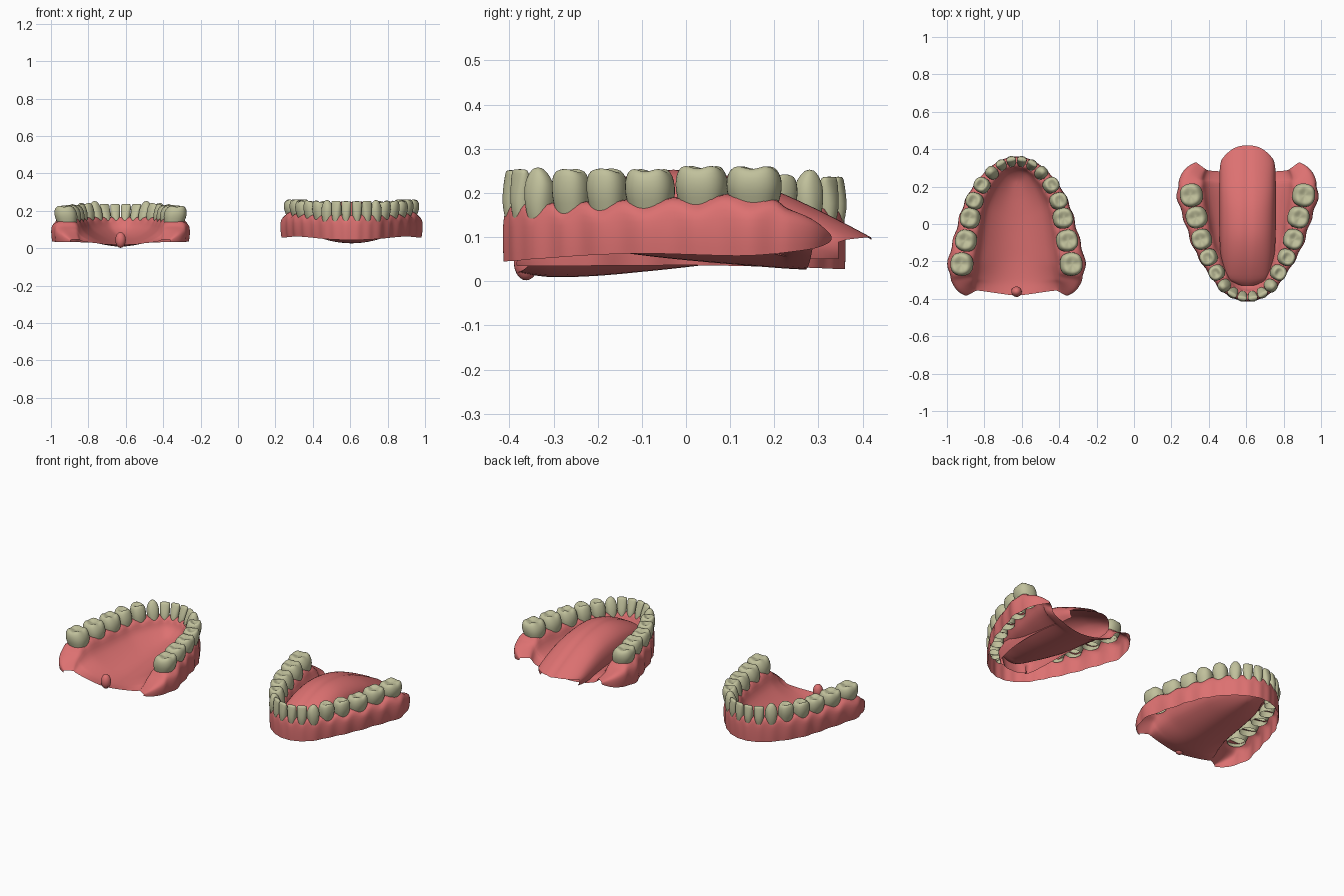
import bpy, bmesh, math
from mathutils import Vector

if "Cube" in bpy.data.objects:
    bpy.data.objects.remove(bpy.data.objects["Cube"])


def material(name, rgb):
    m = bpy.data.materials.new(name)
    m.diffuse_color = (*rgb, 1)
    m.use_nodes = True
    m.node_tree.nodes["Principled BSDF"].inputs["Base Color"].default_value = m.diffuse_color
    return m


GUM = material("gum_pink", (0.72, 0.165, 0.165))
ENAMEL = material("enamel", (0.53, 0.53, 0.33))


def finish(name, bm, x, mat, mirror=True, level=1):
    bmesh.ops.recalc_face_normals(bm, faces=bm.faces)
    for f in bm.faces:
        f.smooth = True
    me = bpy.data.meshes.new(name)
    bm.to_mesh(me)
    bm.free()
    ob = bpy.data.objects.new(name, me)
    bpy.context.collection.objects.link(ob)
    ob.location.x = x
    me.materials.append(mat)
    if mirror:
        ob.modifiers.new("mirror", 'MIRROR').merge_threshold = 0.001
    if level:
        ob.modifiers.new("smooth", 'SUBSURF').levels = level
        ob.modifiers["smooth"].render_levels = level
    return ob


def spline(keys, u):
    # Catmull-Rom through rows of values
    i = min(max(int(math.floor(u)), 0), len(keys) - 2)
    t = u - i
    k = [keys[min(max(i + d, 0), len(keys) - 1)] for d in (-1, 0, 1, 2)]
    return [0.5 * (2 * b + (c - a) * t + (2 * a - 5 * b + 4 * c - d) * t * t
                   + (3 * b - a - 3 * c + d) * t ** 3) for a, b, c, d in zip(*k)]


def frame(keys, u):
    # path point and outward normal of the arch
    a, b = spline(keys, u - 0.05), spline(keys, u + 0.05)
    t = Vector((b[0] - a[0], b[1] - a[1])).normalized()
    return spline(keys, u), t, Vector((-t.y, t.x))


def extend(keys):
    # two mirrored rows before the midline keep the front symmetric
    return [[-k[0]] + list(k[1:]) for k in (keys[1], keys[0])] + [list(k) for k in keys]


def build_gum(name, keys, cx, sy):
    bm = bmesh.new()
    rows, us = [], []
    steps = 6
    n = int((len(keys) - 1 - 1.5) * steps)
    for j in range(n + 1):
        u = 1.5 + j / steps
        (x, y, wo, wi, zt, zb, yc, zc), t, nn = frame(keys, u)
        wave = math.cos(2 * math.pi * u) if u < 9.6 else 0.3
        P = Vector((x, y))
        wo *= 1 + 0.07 * wave
        e = zt - 0.011 * wave
        d = zt - zc
        prof = [(wo * .93, zb), (wo, zb + (zt - zb) * .3), (wo, zb + (zt - zb) * .65),
                (wo * .9, e - (zt - zb) * .13), (wo * .62, e), (0, e),
                (-wi * .75, e), (-wi, zt - .12 * d), (-wi * 1.25, zt - .42 * d)]
        pts = [(*(P + nn * o), z) for o, z in prof]
        q = Vector(pts[-1])
        c = Vector((0, yc, zc))
        for s in (.2, .45, .72, 1):
            v = q.lerp(c, s)
            v.z = zc + (q.z - zc) * (1 - s) ** 2
            pts.append(tuple(v))
        rows.append([bm.verts.new((0 if j == 0 else max(p[0], 0), p[1] * sy, p[2])) for p in pts])
        us.append(u)
    for j in range(n):
        um = (us[j] + us[j + 1]) / 2
        socket = um < 9.4 and abs(um - round(um)) < 0.3
        for i in range(len(rows[0]) - 1):
            if socket and i in (4, 5):
                continue            # open tooth socket
            bm.faces.new((rows[j][i], rows[j + 1][i], rows[j + 1][i + 1], rows[j][i + 1]))
    return finish(name, bm, cx, GUM)


# crown levels: height fraction, width scale, depth scale
MOLAR = [(-.3, .76, .76), (0, .86, .86), (.35, 1, 1), (.7, .98, .95), (.92, .86, .8),
         (1, .68, .6), (.93, .42, .36), (.86, .15, .12)]
INCISOR = [(-.3, .72, .85), (0, .82, 1), (.3, .93, .97), (.65, 1, .7), (.93, .98, .42), (1, .88, .28)]
CANINE = [(-.3, .72, .85), (0, .85, 1), (.35, 1, .98), (.65, .95, .78), (.88, .6, .5), (1, .22, .22)]


def build_tooth(name, keys, u, a, b, z0, z1, levels, cusps, cx, sy):
    (x, y, *_), t, nn = frame(keys, u)
    P = Vector((x, y))
    bm = bmesh.new()
    rings = []
    N = 16
    for f, sa, sb in levels:
        ring = []
        for k in range(N):
            th = 2 * math.pi * k / N
            c, s = math.cos(th), math.sin(th)
            r = (abs(c) ** 2.6 + abs(s) ** 2.6) ** (-1 / 2.6)
            q = P + t * (a * sa * r * c) + nn * (b * sb * r * s + .012 * f)
            z = z0 + (z1 - z0) * f
            if cusps and f > .9:
                z -= .007 * sa * math.cos(cusps * th)
            ring.append(bm.verts.new((q.x, q.y * sy, z)))
        rings.append(ring)
    for r0, r1 in zip(rings, rings[1:]):
        for k in range(N):
            bm.faces.new((r0[k], r0[(k + 1) % N], r1[(k + 1) % N], r1[k]))
    bm.faces.new(rings[-1])
    return finish(name, bm, cx, ENAMEL)


# arch keys, front to back: x, y, outer width, inner width, gum top, gum bottom, centre y, centre z
UPPER = extend([
    (.027, .333, .027, .035, .158, .028, .20, .065), (.080, .314, .027, .036, .158, .028, .19, .062),
    (.130, .272, .033, .042, .160, .030, .16, .055), (.180, .205, .042, .048, .160, .032, .12, .047),
    (.220, .122, .052, .052, .158, .034, .06, .038), (.243, .030, .062, .056, .156, .036, 0, .030),
    (.265, -.090, .072, .060, .155, .036, -.09, .020), (.287, -.215, .080, .064, .152, .035, -.20, .010),
    (.275, -.315, .062, .05, .105, .034, -.31, .008), (.245, -.372, .025, .03, .050, .034, -.385, .020)])
LOWER = extend([
    (.027, .385, .028, .03, .168, .045, .27, .085), (.077, .366, .028, .031, .168, .046, .26, .083),
    (.122, .328, .034, .036, .168, .05, .23, .08), (.160, .257, .045, .042, .170, .055, .18, .07),
    (.203, .176, .054, .048, .174, .06, .12, .06), (.240, .080, .064, .052, .178, .063, .04, .05),
    (.267, -.037, .074, .056, .184, .060, -.06, .04), (.295, -.155, .082, .062, .188, .058, -.15, .032),
    (.295, -.25, .06, .06, .158, .07, -.22, .027), (.25, -.312, .03, .035, .108, .092, -.27, .025)])

build_gum("upper_gum_and_palate", UPPER, -.628, 1)
build_gum("lower_gum_and_floor", LOWER, .607, -1)

# teeth from the midline outward: name, half width, half depth, style, cusps
TEETH = [("central_incisor", .027, .029, INCISOR, 0), ("lateral_incisor", .029, .030, INCISOR, 0),
         ("canine", .035, .037, CANINE, 0), ("first_premolar", .043, .045, MOLAR, 2),
         ("second_premolar", .046, .049, MOLAR, 2), ("first_molar", .057, .056, MOLAR, 4),
         ("second_molar", .060, .060, MOLAR, 4), ("third_molar", .064, .063, MOLAR, 4)]
UP_TOP = [.237, .237, .253, .240, .234, .230, .228, .226]
LOW_TOP = [.252, .254, .258, .252, .253, .253, .260, .259]
for i, (nm, a, b, lv, cu) in enumerate(TEETH):
    build_tooth("upper_" + nm, UPPER, i + 2, a, b, UPPER[i + 2][4] - .01, UP_TOP[i], lv, cu, -.628, 1)
    build_tooth("lower_" + nm, LOWER, i + 2, a, b, LOWER[i + 2][4] - .01, LOW_TOP[i], lv, cu, .607, -1)

# tongue: y, half width, top z, edge z
TONGUE = [(-.33, .085, .135, .11), (-.29, .118, .172, .12), (-.18, .142, .225, .13), (-.06, .15, .253, .135),
          (.07, .152, .245, .13), (.18, .152, .215, .12), (.28, .15, .172, .105), (.36, .147, .132, .095),
          (.42, .138, .100, .088)]
bm = bmesh.new()
rows = []
for j in range(33):
    v = j / 4
    y, w, zt, ze = spline(TONGUE, v)
    row = []
    for k in range(11):
        s = k / 10
        yy = y - (.075 * s ** 2.5 * max(0, v - 5) / 3) + .03 * s ** 3 * max(0, 1 - v)
        groove = .006 * math.exp(-(s / .12) ** 2) * min(1, v / 3)
        z = ze + (zt - ze) * math.sqrt(max(0, 1 - s ** 2.4)) - groove
        row.append((w * s, yy, z))
    row.append((w * .97, row[-1][1], ze - .025))
    row.append((w * .9, row[-1][1], max(.05, ze - .055)))
    rows.append([bm.verts.new(p) for p in row])
# tip turned down at the front
tip = [bm.verts.new((p.co.x * .95, p.co.y + .012, .055)) for p in rows[0]]
rows.insert(0, tip)
for r0, r1 in zip(rows, rows[1:]):
    for k in range(len(r0) - 1):
        bm.faces.new((r0[k], r0[k + 1], r1[k + 1], r1[k]))
finish("tongue", bm, .607, GUM, level=0)

# uvula at the back of the palate
bm = bmesh.new()
bmesh.ops.create_uvsphere(bm, u_segments=20, v_segments=14, radius=1)
for v in bm.verts:
    z = v.co.z
    v.co = Vector((v.co.x * .028, v.co.y * .028 - .362, .044 + z * .042))
finish("uvula", bm, -.628, GUM, mirror=False, level=0)
